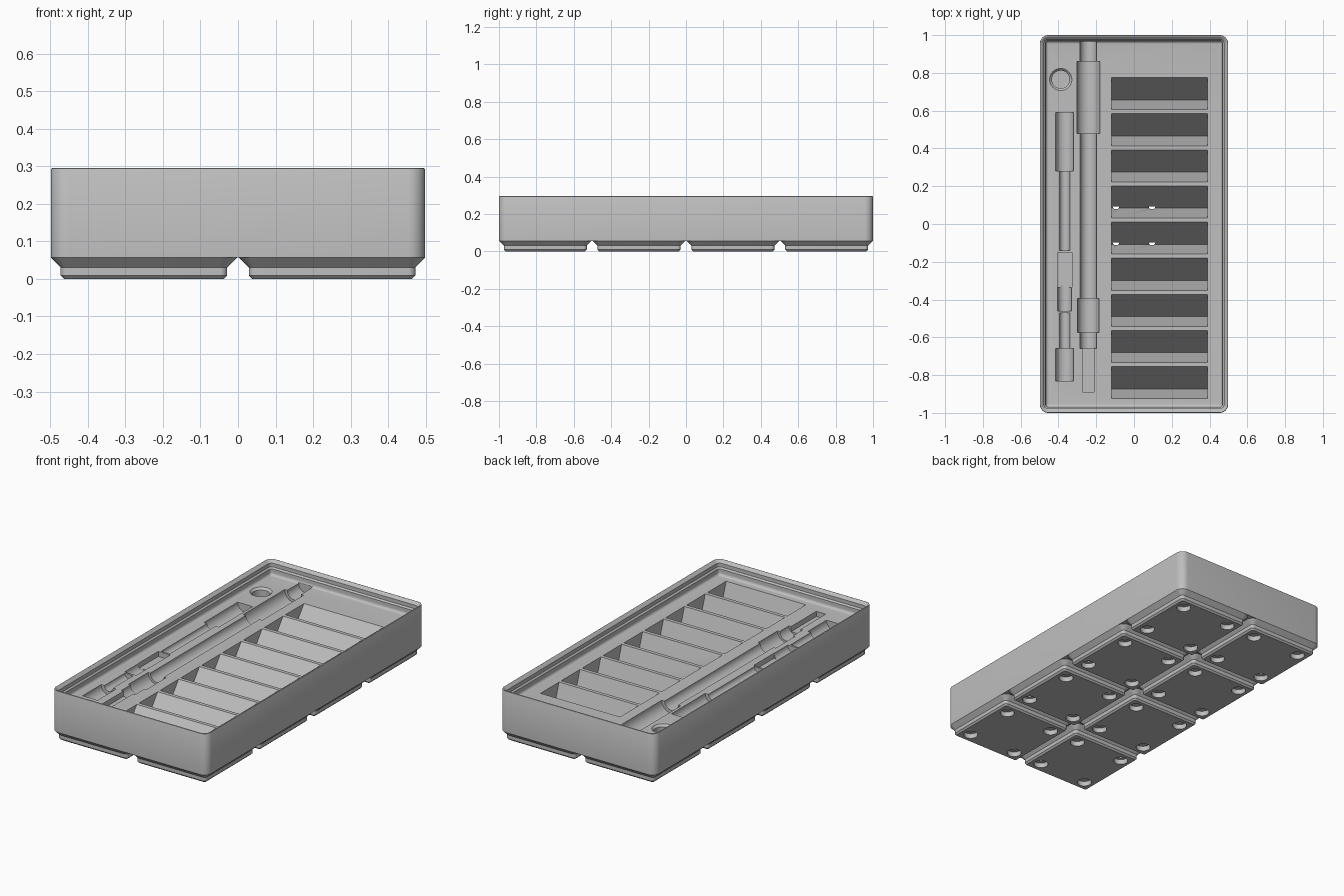
import bpy, bmesh, math
from mathutils import Matrix

cube = bpy.data.objects.get("Cube")
if cube:
    bpy.data.objects.remove(cube, do_unlink=True)

grey = bpy.data.materials.new("plain grey")
grey.use_nodes = True
COLOUR = (0.52, 0.52, 0.52, 1)
grey.diffuse_color = COLOUR
grey.node_tree.nodes["Principled BSDF"].inputs["Base Color"].default_value = COLOUR

MM = 2 / 167.5          # one small unit
HX, HY = 41.75 * MM, 1.0
FLOOR = 0.215
PITCH = 42 * MM


def loft(bm, hx, hy, radius, rings, cx=0, cy=0, seg=8):
    """Stack of rounded rectangles, each given as (inset, z)."""
    loops = []
    for inset, z in rings:
        r = max(radius - inset, 0.006)
        ax, ay = hx - inset - r, hy - inset - r
        loop = []
        for q, (sx, sy) in enumerate(((1, 1), (-1, 1), (-1, -1), (1, -1))):
            for i in range(seg + 1):
                a = math.pi / 2 * (q + i / seg)
                loop.append(bm.verts.new((cx + sx * ax + r * math.cos(a),
                                          cy + sy * ay + r * math.sin(a), z)))
        loops.append(loop)
    n = len(loops[0])
    for a, b in zip(loops, loops[1:]):
        for i in range(n):
            bm.faces.new((a[i], a[(i + 1) % n], b[(i + 1) % n], b[i]))
    bm.faces.new(loops[0][::-1])
    bm.faces.new(loops[-1])


def lathe(bm, profile, matrix, seg=48):
    """Closed solid turned about local z from (radius, height) points."""
    loops = [[bm.verts.new(matrix @ Matrix.Rotation(2 * math.pi * i / seg, 4, 'Z')
                           @ Matrix.Translation((r, 0, h)).translation)
              for i in range(seg)] for r, h in profile]
    for a, b in zip(loops, loops[1:]):
        for i in range(seg):
            j = (i + 1) % seg
            bm.faces.new((a[i], a[j], b[j], b[i]))
    bm.faces.new(loops[0][::-1])
    bm.faces.new(loops[-1])


def prism_x(bm, points, x0, x1):
    """Extrude a (y, z) outline along x."""
    a = [bm.verts.new((x0, y, z)) for y, z in points]
    b = [bm.verts.new((x1, y, z)) for y, z in points]
    n = len(points)
    bm.faces.new(a)
    bm.faces.new(b[::-1])
    for i in range(n):
        bm.faces.new((a[i], b[i], b[(i + 1) % n], a[(i + 1) % n]))


def make(name, bm):
    bmesh.ops.recalc_face_normals(bm, faces=bm.faces)
    mesh = bpy.data.meshes.new(name)
    bm.to_mesh(mesh)
    bm.free()
    mesh.materials.append(grey)
    ob = bpy.data.objects.new(name, mesh)
    bpy.context.collection.objects.link(ob)
    return ob


def activate(ob):
    bpy.ops.object.select_all(action='DESELECT')
    ob.select_set(True)
    bpy.context.view_layer.objects.active = ob


def cut(ob, cutter):
    cutter.hide_render = True
    mod = ob.modifiers.new("cut", 'BOOLEAN')
    mod.operation, mod.solver, mod.object = 'DIFFERENCE', 'EXACT', cutter
    activate(ob)
    bpy.ops.object.modifier_apply(modifier=mod.name)
    bpy.data.objects.remove(cutter, do_unlink=True)


def smooth(ob):
    activate(ob)
    bpy.ops.object.shade_smooth_by_angle(angle=math.radians(30))


def hole_positions(cx, cy):
    return [(cx + sx * 13 * MM, cy + sy * 13 * MM) for sx in (-1, 1) for sy in (-1, 1)]


feet_centres = [(PITCH * (i - 0.5), PITCH * (j - 1.5)) for i in range(2) for j in range(4)]

# Tray body: outer wall, stacking lip, then a rounded fillet into the floor
rings = [(0, 4.75 * MM), (0, 0.2915), (0.0015, 0.2945), (0.005, 0.296), (0.0075, 0.2955),
         (0.0227, 0.2806), (0.0227, 0.2591), (0.031, 0.2508), (0.031, FLOOR + 0.016)]
for i in range(1, 7):
    a = math.pi / 2 * i / 6
    rings.append((0.031 + 0.016 * (1 - math.cos(a)), FLOOR + 0.016 * (1 - math.sin(a))))
bm = bmesh.new()
loft(bm, HX, HY, 3.75 * MM, rings)
tray = make("tray_body", bm)

# Wedge pockets for the row of bits
bm = bmesh.new()
slope = 0.118 / (FLOOR - 0.06)
slope_front = 0.052 / (FLOOR - 0.06)
for k in range(9):
    y = 0.775 - 0.1912 * k
    up = 0.02
    prism_x(bm, [(y + up * slope, FLOOR + up), (y - 0.118, 0.06),
                 (y - 0.17 - up * slope_front, FLOOR + up)], -0.12, 0.39)
cut(tray, make("pocket_cutter", bm))


# Stepped round grooves for the two tools
def groove(bm, x, steps):
    profile = []
    for r, y0, y1 in steps:
        profile += [(r, -y0), (r, -y1)]
    lathe(bm, profile, Matrix.Translation((x, 0, FLOOR)) @ Matrix.Rotation(math.pi / 2, 4, 'X'))


bm = bmesh.new()
groove(bm, -0.242, [(0.044, 0.965, 0.86), (0.061, 0.86, 0.48), (0.043, 0.48, -0.395),
                    (0.057, -0.395, -0.575), (0.044, -0.575, -0.66)])
groove(bm, -0.367, [(0.048, 0.59, 0.28), (0.027, 0.28, -0.14)])
groove(bm, -0.367, [(0.037, -0.325, -0.46)])
groove(bm, -0.367, [(0.027, -0.472, -0.66), (0.048, -0.66, -0.83)])
# Round well beside the tools
lathe(bm, [(0.047, -0.07), (0.047, -0.012), (0.059, 0), (0.059, 0.01)],
      Matrix.Translation((-0.388, 0.765, FLOOR)))
cut(tray, make("groove_cutter", bm))

# Flat-bottomed relief slots at the tool tips
bm = bmesh.new()
for x, r, y0, y1 in ((-0.242, 0.03, -0.65, -0.89), (-0.367, 0.039, -0.15, -0.335)):
    prism_x(bm, [(y0, FLOOR + 0.02), (y0, FLOOR - 0.03), (y1, FLOOR - 0.03),
                 (y1, FLOOR + 0.02)], x - r, x + r)
cut(tray, make("slot_cutter", bm))

# Screw holes continuing up into the body
bm = bmesh.new()
for c in feet_centres:
    for x, y in hole_positions(*c):
        lathe(bm, [(1.5 * MM, 0.02), (1.5 * MM, 6 * MM)], Matrix.Translation((x, y, 0)), 24)
cut(tray, make("screw_cutter", bm))
smooth(tray)

# Stepped feet, each with four magnet holes and narrower screw holes
for n, (cx, cy) in enumerate(feet_centres):
    bm = bmesh.new()
    loft(bm, 20.75 * MM, 20.75 * MM, 3.75 * MM,
         [(2.95 * MM, 0), (2.15 * MM, 0.8 * MM), (2.15 * MM, 2.6 * MM), (0, 4.75 * MM)], cx, cy)
    foot = make("foot_%d" % (n + 1), bm)
    bm = bmesh.new()
    for x, y in hole_positions(cx, cy):
        lathe(bm, [(3.25 * MM, -0.02), (3.25 * MM, 2.4 * MM),
                   (1.5 * MM, 2.4 * MM), (1.5 * MM, 0.1)], Matrix.Translation((x, y, 0)), 24)
    cut(foot, make("magnet_cutter", bm))
    smooth(foot)
